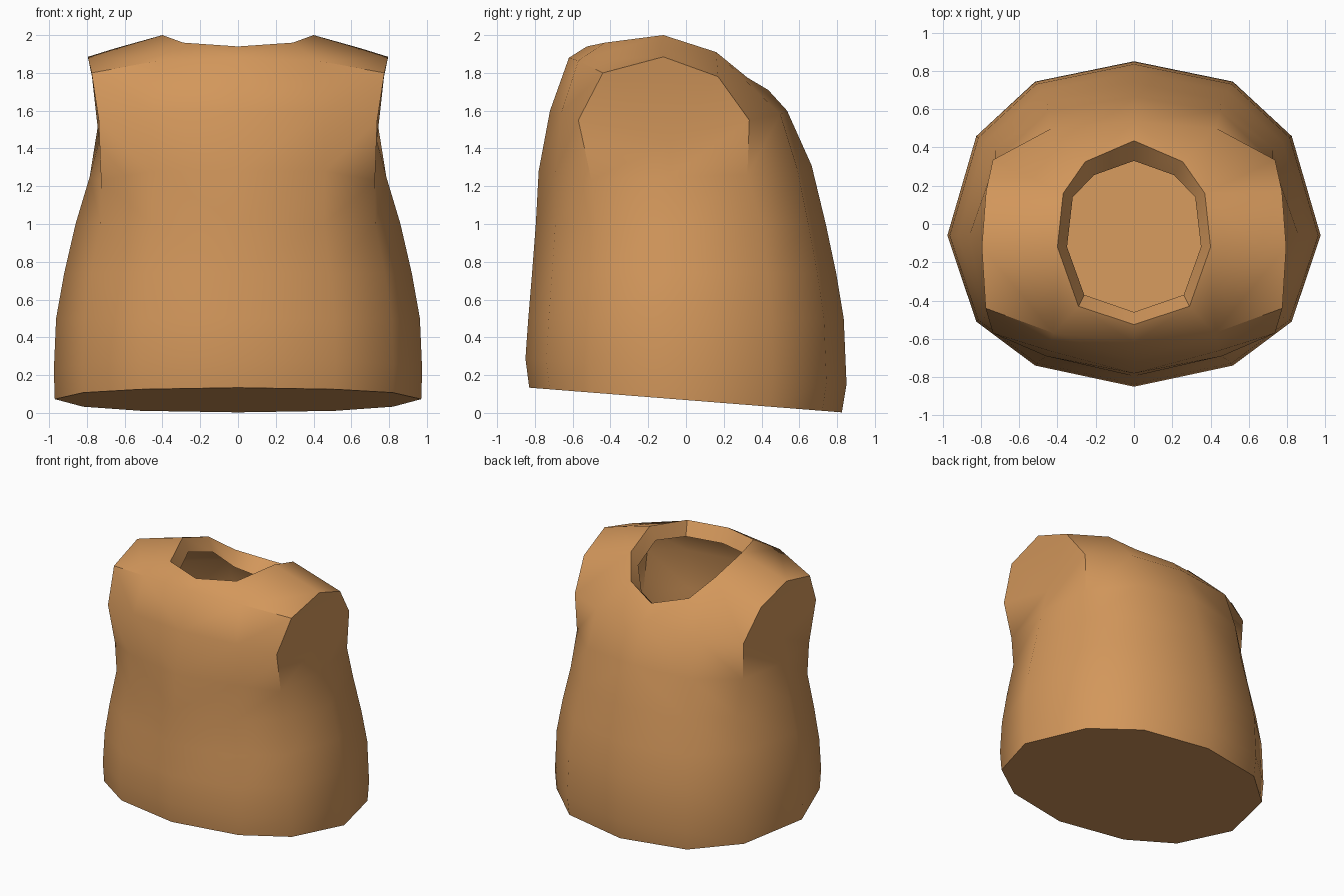
import bpy, bmesh, math

if "Cube" in bpy.data.objects:
    bpy.data.objects.remove(bpy.data.objects["Cube"])

# Single cloth colour
cloth = bpy.data.materials.new("tan_cloth")
cloth.diffuse_color = (0.65, 0.31, 0.105, 1)
cloth.use_nodes = True
cloth.node_tree.nodes["Principled BSDF"].inputs["Base Color"].default_value = cloth.diffuse_color

bm = bmesh.new()


def v(x, y, z):
    return bm.verts.new((x, y, z))


def face(*verts):
    return bm.faces.new(verts)


# Lower body: half rings of 7 points, front centre to back centre
# each row: height, half width, front y, back y
rows = [(0.068, 0.97, -0.83, 0.825), (0.22, 0.975, -0.85, 0.85),
        (0.50, 0.963, -0.835, 0.835), (0.74, 0.92, -0.815, 0.795),
        (1.00, 0.86, -0.795, 0.74)]
rings = []
for i, (z, w, yf, yb) in enumerate(rows):
    tilt = -0.079 if i < 2 else 0          # hem dips towards the back
    plan = [(0, yf), (0.53 * w, yf * 0.87), (0.845 * w, yf * 0.60), (w, -0.06),
            (0.845 * w, yb * 0.54), (0.53 * w, yb * 0.875), (0, yb)]
    rings.append([v(x, y, z + tilt * y) for x, y in plan])

# Chest ring at the bottom of the armholes, and ring through the armholes
rings.append([v(0, -0.78, 1.28), v(0.46, -0.69, 1.28), v(0.725, -0.5, 1.23),
              v(0.785, -0.09, 1.25), v(0.725, 0.325, 1.26),
              v(0.45, 0.59, 1.29), v(0, 0.665, 1.31)])
rings.append([v(0, -0.72, 1.60), v(0.45, -0.66, 1.59), v(0.737, -0.57, 1.55),
              v(0.735, -0.09, 1.44), v(0.737, 0.335, 1.55),
              v(0.43, 0.50, 1.58), v(0, 0.535, 1.60)])
for lo, hi in zip(rings, rings[1:]):
    for i in range(6):
        face(lo[i], lo[i + 1], hi[i + 1], hi[i])
face(*reversed(rings[0]))                  # closed hem

# Neck opening, front to back
neck = [v(0, -0.525, 1.94), v(0.29, -0.43, 1.96), v(0.40, -0.12, 2.0),
        v(0.37, 0.16, 1.91), v(0.255, 0.325, 1.775), v(0, 0.435, 1.71)]

# Upper chest and shoulders
top = rings[-1]
chest_mid, chest_side = v(0, -0.62, 1.88), v(0.42, -0.57, 1.865)
arm_front, arm_top, arm_back = v(0.775, -0.44, 1.80), v(0.795, -0.12, 1.885), v(0.773, 0.17, 1.78)
shoulder = v(0.65, -0.12, 1.93)
face(top[0], top[1], chest_side, chest_mid)
face(top[1], top[2], arm_front, chest_side)
face(chest_mid, chest_side, neck[1], neck[0])
face(chest_side, arm_front, arm_top, shoulder)
face(chest_side, shoulder, neck[2], neck[1])
face(neck[2], shoulder, arm_top, arm_back, neck[3])
face(neck[3], arm_back, top[4], top[5])
face(neck[3], top[5], neck[4])
face(neck[4], top[5], top[6], neck[5])

# Flat armhole side
face(top[2], top[3], top[4], arm_back, arm_top, arm_front)

# Neck lip folded inwards; the inside stays hollow
inner = [(0, -0.46), (0.26, -0.37), (0.35, -0.12), (0.32, 0.14), (0.21, 0.255), (0, 0.33)]
lip = [v(x, y, n.co.z - 0.10) for (x, y), n in zip(inner, neck)]
for i in range(5):
    face(neck[i], neck[i + 1], lip[i + 1], lip[i])

mesh = bpy.data.meshes.new("vest_body")
bm.to_mesh(mesh)
bm.free()
mesh.materials.append(cloth)
vest = bpy.data.objects.new("vest_body", mesh)
bpy.context.collection.objects.link(vest)

# Smooth shading with sharp hem, neck and armhole edges, mirrored to both sides
bpy.context.view_layer.objects.active = vest
vest.select_set(True)
bpy.ops.object.shade_smooth_by_angle(angle=math.radians(42))
mirror = vest.modifiers.new("mirror", 'MIRROR')
mirror.use_clip = True
